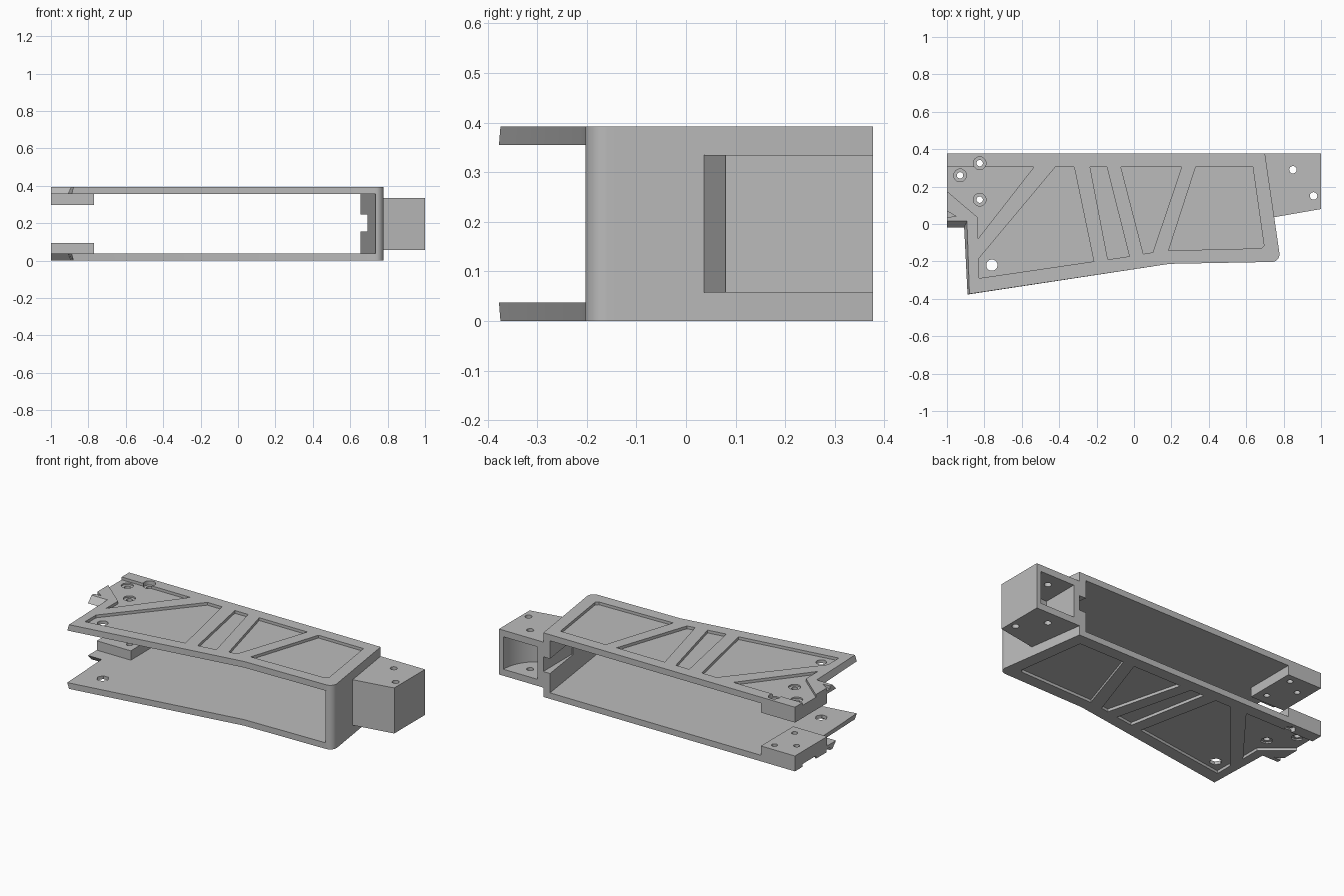
import bpy, bmesh, math

cube = bpy.data.objects.get("Cube")
if cube:
    bpy.data.objects.remove(cube, do_unlink=True)

grey = bpy.data.materials.new("plain_grey")
grey.use_nodes = True
grey.diffuse_color = (0.5, 0.5, 0.5, 1)
grey.node_tree.nodes["Principled BSDF"].inputs["Base Color"].default_value = (0.5, 0.5, 0.5, 1)

HEIGHT, THICK, BACK, POCKET = 0.392, 0.037, 0.377, 0.017


def prism(name, lower, z0, z1, upper=None):
    """Solid between a lower and an upper outline (same outline by default)."""
    upper = upper or lower
    bm = bmesh.new()
    a = [bm.verts.new((x, y, z0)) for x, y in lower]
    b = [bm.verts.new((x, y, z1)) for x, y in upper]
    bm.faces.new(a)
    bm.faces.new(b)
    n = len(a)
    for i in range(n):
        j = (i + 1) % n
        bm.faces.new((a[i], a[j], b[j], b[i]))
    bmesh.ops.recalc_face_normals(bm, faces=bm.faces)
    mesh = bpy.data.meshes.new(name)
    bm.to_mesh(mesh)
    bm.free()
    mesh.materials.append(grey)
    obj = bpy.data.objects.new(name, mesh)
    bpy.context.collection.objects.link(obj)
    return obj


def ring(x, y, r, sides=24, start=0.0, sweep=2 * math.pi):
    return [(x + r * math.cos(start + sweep * i / sides),
             y + r * math.sin(start + sweep * i / sides)) for i in range(sides)]


def box(x0, x1, y0, y1):
    return [(x0, y0), (x1, y0), (x1, y1), (x0, y1)]


def cut(obj, outline, z0, z1):
    cutter = prism("cutter", outline, z0, z1)
    cutter.hide_render = True
    mod = obj.modifiers.new("cut", "BOOLEAN")
    mod.operation, mod.solver, mod.object = "DIFFERENCE", "EXACT", cutter
    bpy.context.view_layer.objects.active = obj
    bpy.ops.object.modifier_apply(modifier=mod.name)
    bpy.data.objects.remove(cutter, do_unlink=True)


def finish(obj):
    bpy.ops.object.select_all(action="DESELECT")
    obj.select_set(True)
    bpy.context.view_layer.objects.active = obj
    bpy.ops.object.shade_smooth_by_angle(angle=math.radians(25))


# Shared outline: rounded front right corner, chamfered step on the left
corner = ring(0.736, -0.161, 0.042, 9, 0.1, -math.pi / 2 - 0.1)
right_side = [(-1, BACK), (0.70, BACK)] + corner + [(0.73, -0.203), (0.19, -0.213)]
outer_edge = right_side + [(-0.88, -0.374), (-0.893, 0.015), (-1, 0.015)]
inner_edge = right_side + [(-0.89, -BACK), (-0.908, -0.02), (-1, -0.02)]

# Recessed panels between the truss-like ribs
panels = [
    [(-1.05, 0.305), (-0.535, 0.305), (-0.835, -0.08), (-0.835, 0.035), (-1.05, 0.218)],
    [(-1.05, 0.1), (-0.95, 0.04), (-1.05, 0.035)],
    [(-0.42, 0.305), (-0.32, 0.305), (-0.215, -0.2), (-0.83, -0.29), (-0.83, -0.185)],
    [(-0.235, 0.305), (-0.145, 0.305), (-0.025, -0.173), (-0.14, -0.19)],
    [(-0.07, 0.305), (0.255, 0.305), (0.1, -0.152), (0.05, -0.16)],
    [(0.33, 0.305), (0.635, 0.305), (0.695, -0.115), (0.68, -0.13), (0.185, -0.142)],
]
bolts = [(-0.93, 0.26), (-0.825, 0.325), (-0.825, 0.13)]

# Mirrored plates with their mounting pads
for side in ("lower", "upper"):
    top = side == "upper"

    def span(d0, d1):
        """Depth range measured inward from the plate's outside face."""
        return (HEIGHT - d1, HEIGHT - d0) if top else (d0, d1)

    z0, z1 = span(0, THICK)
    if top:
        plate = prism("upper_plate", inner_edge, z0, z1, outer_edge)
    else:
        plate = prism("lower_plate", outer_edge, z0, z1, inner_edge)
    pad = prism(side + "_pad", box(-1, -0.77, 0.065, BACK), *span(THICK, 0.094))

    for panel in panels:
        cut(plate, panel, *span(-0.02, POCKET))
    sides = 24 if top else 6
    for x, y in bolts:
        cut(plate, ring(x, y, 0.034, sides), *span(-0.02, 0.026))
        cut(plate, ring(x, y, 0.017), *span(-0.05, 0.15))
        cut(pad, ring(x, y, 0.017), *span(0, 0.15))
    cut(plate, ring(-0.76, -0.22, 0.03 if top else 0.035, sides), *span(-0.05, 0.15))
    finish(plate)
    finish(pad)

# End wall joining the plates, with a cable notch at the back
wall_outline = [(0.655, BACK), (0.70, BACK)] + corner + [(0.735, -0.203)]
wall = prism("end_wall", wall_outline, THICK, HEIGHT - THICK)
cut(wall, box(0.6, 0.701, 0.1, 0.5), 0.155, 0.245)
finish(wall)

# Hollow end block, open at the back with a curved inner wall
block_outline = [(0.70, BACK), (1, BACK), (1, 0.08), (0.748, 0.036)]
block = prism("end_block", block_outline, 0.057, 0.335)
cavity = [(0.74, 0.45)] + ring(0.74, BACK, 0.23, 16, -math.pi / 2, math.pi / 2) + [(0.97, BACK), (0.97, 0.45)]
cut(block, cavity, 0.097, 0.295)
for x, y in [(0.85, 0.29), (0.96, 0.15)]:
    cut(block, ring(x, y, 0.02), 0, 0.5)
finish(block)
